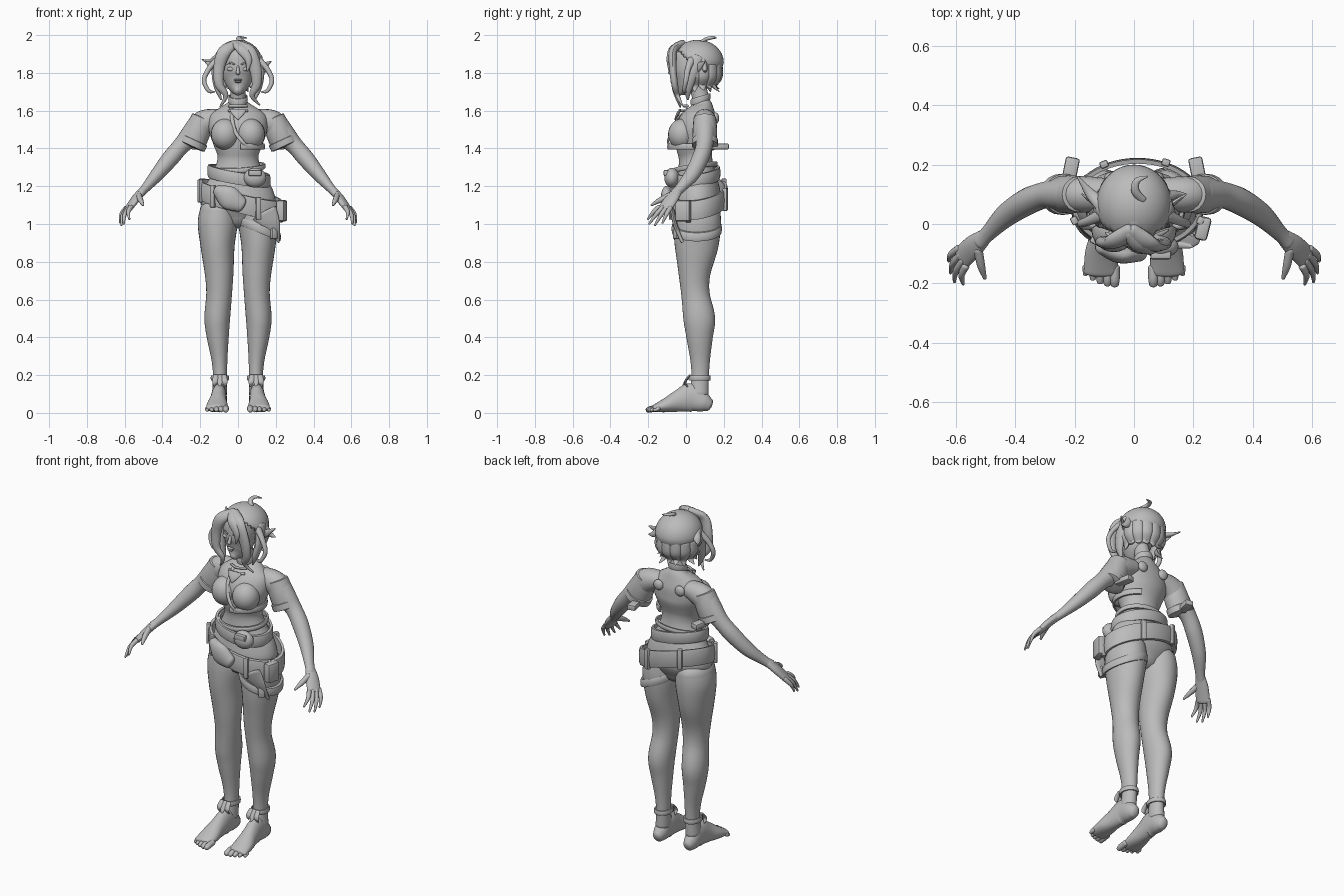
import bpy, bmesh, math
from mathutils import Vector

default_cube = bpy.data.objects.get("Cube")
if default_cube:
    bpy.data.objects.remove(default_cube, do_unlink=True)

grey = bpy.data.materials.new("plain_grey")
grey.use_nodes = True
colour = (0.5, 0.5, 0.5, 1)
grey.diffuse_color = colour
grey.node_tree.nodes["Principled BSDF"].inputs["Base Color"].default_value = colour
grey.node_tree.nodes["Principled BSDF"].inputs["Roughness"].default_value = 0.7

X, Y, Z = Vector((1, 0, 0)), Vector((0, 1, 0)), Vector((0, 0, 1))
SIDES = (("left", 1), ("right", -1))


def finish(name, bm, sharp=40):
    """Turn a bmesh into a shaded, coloured object."""
    bmesh.ops.recalc_face_normals(bm, faces=bm.faces)
    mesh = bpy.data.meshes.new(name)
    bm.to_mesh(mesh)
    bm.free()
    mesh.materials.append(grey)
    obj = bpy.data.objects.new(name, mesh)
    bpy.context.collection.objects.link(obj)
    bpy.ops.object.select_all(action="DESELECT")
    obj.select_set(True)
    bpy.context.view_layer.objects.active = obj
    bpy.ops.object.shade_smooth_by_angle(angle=math.radians(sharp))
    return obj


def smooth_path(points, steps):
    """Catmull-Rom interpolation of position, width and thickness."""
    result = []
    last = len(points) - 1
    for i in range(last):
        a, b, c, d = (points[max(0, min(last, i + k))] for k in (-1, 0, 1, 2))
        for s in range(steps):
            t = s / steps
            result.append([q + t / 2 * (r - p + t * (2 * p - 5 * q + 4 * r - e + t * (3 * (q - r) + e - p)))
                           for p, q, r, e in zip(a, b, c, d)])
    result.append(list(points[last]))
    return result


def loft(name, points, side=X, flip=1, segments=20, steps=5, cap=0.6):
    """Elliptical tube through (x, y, z, half width, half thickness) with domed ends."""
    path = smooth_path(points, steps)
    centres = [Vector(p[:3]) for p in path]
    sections = []
    for i, p in enumerate(path):
        tangent = (centres[min(i + 1, len(path) - 1)] - centres[max(i - 1, 0)]).normalized()
        across = (side - tangent * side.dot(tangent)).normalized()
        sections.append((centres[i], across, tangent.cross(across), tangent, abs(p[3]), abs(p[4])))

    def dome(section, sign):
        c, a, b, t, w, h = section
        return [(c + t * sign * cap * min(w, h) * math.sin(v), a, b, t, w * math.cos(v), h * math.cos(v))
                for v in (0.5, 1.0, 1.4)]
    sections = dome(sections[0], -1)[::-1] + sections + dome(sections[-1], 1)
    bm = bmesh.new()
    rings = []
    for c, a, b, t, w, h in sections:
        ring = []
        for k in range(segments):
            u = math.tau * k / segments
            v = c + a * w * math.cos(u) + b * h * math.sin(u)
            ring.append(bm.verts.new((v.x * flip, v.y, v.z)))
        rings.append(ring)
    for low, high in zip(rings, rings[1:]):
        for k in range(segments):
            n = (k + 1) % segments
            bm.faces.new((low[k], low[n], high[n], high[k]))
    bm.faces.new(rings[0])
    bm.faces.new(rings[-1])
    return finish(name, bm)


def band(name, centre, rx, ry, height, thick=0.014, slope=(0, 0), arc=(0, 360)):
    """Tilted belt with a softly bulged outer face."""
    bm = bmesh.new()
    count = 56
    closed = arc[1] - arc[0] == 360
    profile = ((0, -1), (0.8, -1), (1, -0.7), (1.1, 0), (1, 0.7), (0.8, 1), (0, 1))
    rings = []
    for i in range(count + (not closed)):
        u = math.radians(arc[0] + (arc[1] - arc[0]) * i / count)
        ring = []
        for out, up in profile:
            x, y = (rx + out * thick) * math.cos(u), (ry + out * thick) * math.sin(u)
            z = slope[0] * x + slope[1] * y + up * height / 2
            ring.append(bm.verts.new(Vector(centre) + Vector((x, y, z))))
        rings.append(ring)
    for i in range(count):
        a, b = rings[i], rings[(i + 1) % len(rings)]
        for k in range(len(profile)):
            n = (k + 1) % len(profile)
            bm.faces.new((a[k], a[n], b[n], b[k]))
    if not closed:
        bm.faces.new(rings[0])
        bm.faces.new(rings[-1])
    return finish(name, bm)


def ball(name, centre, size, flip=1):
    bm = bmesh.new()
    bmesh.ops.create_uvsphere(bm, u_segments=24, v_segments=14, radius=1)
    for v in bm.verts:
        v.co = Vector((flip * (centre[0] + v.co.x * size[0]), centre[1] + v.co.y * size[1], centre[2] + v.co.z * size[2]))
    return finish(name, bm)


def block(name, centre, size, turn=0, flip=1):
    """Bevelled box, turned about the vertical axis."""
    bm = bmesh.new()
    bmesh.ops.create_cube(bm, size=2)
    for v in bm.verts:
        v.co = Vector(a * b for a, b in zip(v.co, size))
    bmesh.ops.bevel(bm, geom=bm.edges[:], offset=min(size) * 0.5, segments=2, affect="EDGES", profile=0.5)
    for v in bm.verts:
        x, y = v.co.xy
        v.co = Vector((flip * (centre[0] + x * math.cos(turn) - y * math.sin(turn)),
                       centre[1] + x * math.sin(turn) + y * math.cos(turn), centre[2] + v.co.z))
    return finish(name, bm)


# Torso and head
loft("torso", [(0, .06, 1.03, .12, .09), (0, .06, 1.1, .195, .125), (0, .06, 1.18, .185, .12), (0, .055, 1.27, .135, .1),
               (0, .05, 1.35, .108, .088), (0, .045, 1.42, .13, .1), (0, .055, 1.5, .155, .11), (0, .075, 1.57, .15, .09),
               (0, .085, 1.62, .09, .06), (0, .08, 1.655, .045, .045), (0, .06, 1.74, .04, .045)], segments=40)
loft("head", [(0, -.04, 1.7, .022, .024), (0, -.015, 1.725, .052, .054), (0, .01, 1.77, .078, .085), (0, .025, 1.83, .09, .1),
              (0, .035, 1.89, .085, .1), (0, .04, 1.93, .06, .07)], segments=32)
loft("nose", [(0, -.07, 1.835, .006, .006), (0, -.084, 1.797, .011, .012)])
for name, z, width in (("upper_lip", 1.763, .022), ("lower_lip", 1.753, .017)):
    ball(name, (0, -.072, z), (width, .01, .006))

# Arms, legs and everything that is mirrored
for label, flip in SIDES:
    def named(part):
        return label + "_" + part
    ball(named("breast"), (.068, -.02, 1.475), (.075, .075, .082), flip)
    ball(named("eye"), (.038, -.061, 1.82), (.02, .009, .011), flip)
    loft(named("eyebrow"), [(.018, -.074, 1.845, .004, .004), (.04, -.067, 1.853, .005, .004), (.06, -.052, 1.847, .002, .002)], Z, flip, 8)
    loft(named("ear"), [(.08, .04, 1.81, .02, .012), (.125, .065, 1.83, .024, .01), (.175, .1, 1.86, .003, .003)], Z, flip, 12)
    ball(named("back_stud"), (.07, .158, 1.56), (.03, .018, .03), flip)
    loft(named("arm"), [(.1, .1, 1.56, .055, .05), (.18, .1, 1.535, .062, .068), (.24, .1, 1.475, .056, .062),
                        (.3, .097, 1.415, .045, .046), (.36, .075, 1.345, .045, .045), (.43, .03, 1.26, .04, .036),
                        (.49, -.03, 1.19, .028, .024), (.52, -.06, 1.16, .028, .022)], Y, flip)
    loft(named("sleeve"), [(.185, .1, 1.56, .06, .062), (.215, .1, 1.49, .065, .07), (.243, .1, 1.425, .062, .07)], Y, flip, cap=.1)
    loft(named("sleeve_cuff"), [(.233, .1, 1.445, .069, .077), (.247, .1, 1.415, .069, .077)], Y, flip, cap=.1)
    block(named("cuff_tab"), (.215, .175, 1.41), (.024, .05, .016), .2, flip)

    # Hand with fingers fanned between the index and little finger
    hand_side = Vector((.35, .93, 0))
    loft(named("palm"), [(.505, -.045, 1.175, .027, .021), (.54, -.075, 1.135, .038, .021), (.58, -.113, 1.08, .04, .016)], hand_side, flip)
    knuckle_a, knuckle_b = Vector((.567, -.142, 1.09)), Vector((.59, -.082, 1.085))
    tips = ((.575, -.203, 1.025), (.605, -.195, 1.0), (.618, -.165, .992), (.624, -.125, 1.005))
    for i, tip in enumerate(tips):
        root = knuckle_a.lerp(knuckle_b, i / 3)
        middle = root.lerp(Vector(tip), .5) + Vector((.01, 0, .006))
        loft(named("finger_%d" % (i + 1)), [(*root, .013, .014), (*middle, .011, .011), (*tip, .005, .005)], hand_side, flip, 10)
    loft(named("thumb"), [(.525, -.085, 1.15, .018, .016), (.515, -.14, 1.125, .014, .014), (.502, -.183, 1.1, .006, .006)], Z, flip, 10)

    # Leg, foot and toes
    loft(named("leg"), [(.105, .06, 1.08, .095, .12), (.108, .06, 1.0, .105, .125), (.108, .055, .88, .09, .115),
                        (.1, .045, .74, .076, .085), (.1, .05, .63, .068, .075), (.11, .07, .5, .068, .084),
                        (.107, .072, .4, .058, .07), (.098, .075, .28, .042, .052), (.095, .075, .19, .037, .046),
                        (.098, .07, .1, .04, .05)], X, flip, 32)
    loft(named("foot"), [(.1, .12, .042, .03, .036), (.1, .09, .056, .04, .053), (.1, .03, .08, .041, .077),
                         (.105, -.04, .062, .045, .058), (.11, -.1, .042, .055, .04), (.112, -.165, .024, .057, .021)], X, flip, 28)
    for i in range(5):
        x, reach, r = .065 + i * .0245, -.205 + i * i * .0022, .017 - i * .0016
        loft(named("toe_%d" % (i + 1)), [(x, -.145, .026, r, r), (x, reach + .02, .02, r, r), (x, reach, .014, r * .8, r * .75)], X, flip, 12)
    band(named("anklet"), (.096 * flip, .072, .185), .04, .05, .026, .008)
    for spread in (-.026, 0, .026):
        loft(named("anklet_point"), [(.096 + spread * .8, .02, .2, .014, .005), (.096 + spread, -.004, .165, .015, .006),
                                     (.096 + spread * 1.2, -.018 + abs(spread), .138, .003, .003)], X, flip, 8)

    # Curls beside the face
    loft(named("outer_curl"), [(.11, .03, 1.87, .022, .018), (.155, .01, 1.82, .016, .014), (.18, 0, 1.76, .013, .012),
                               (.155, -.01, 1.705, .01, .01), (.125, 0, 1.7, .004, .004)], Y, flip, 12)
    loft(named("side_lock"), [(.105, .06, 1.88, .04, .025), (.12, .03, 1.8, .035, .02), (.11, .01, 1.72, .024, .016),
                              (.09, .01, 1.66, .005, .005)], Y, flip, 14)

# Hair cap, cut away over the face
bm = bmesh.new()
bmesh.ops.create_uvsphere(bm, u_segments=40, v_segments=24, radius=1)
for v in bm.verts:
    taper = 1 + min(0, v.co.z) * .2
    v.co = Vector((v.co.x * .128 * taper, .063 + v.co.y * .137 * taper, 1.855 + v.co.z * .12))
hidden = [f for f in bm.faces if f.calc_center_median().z < 1.9 - 1.1 * (f.calc_center_median().y + .02)]
bmesh.ops.delete(bm, geom=hidden, context="FACES")
hair_cap = finish("hair_cap", bm)
shell = hair_cap.modifiers.new("thickness", "SOLIDIFY")
shell.thickness = .012

# Loose locks
locks = {
    "left_fringe": [(-.01, -.02, 1.955, .025, .02), (.05, -.067, 1.92, .038, .022), (.09, -.07, 1.83, .033, .02),
                    (.098, -.06, 1.74, .025, .018), (.075, -.045, 1.68, .014, .012), (.115, -.02, 1.63, .004, .004)],
    "right_fringe": [(-.01, -.02, 1.955, .025, .02), (-.07, -.06, 1.915, .035, .022), (-.1, -.06, 1.83, .03, .02),
                     (-.1, -.06, 1.74, .024, .018), (-.065, -.05, 1.68, .014, .012), (-.095, -.03, 1.62, .004, .004)],
    "middle_fringe": [(-.02, -.03, 1.955, .02, .016), (.02, -.075, 1.925, .03, .016), (.055, -.09, 1.87, .02, .013),
                      (.05, -.088, 1.81, .004, .004)],
    "crown_curl": [(.03, .08, 1.963, .014, .01), (.005, .11, 1.98, .014, .01), (.01, .145, 1.987, .011, .008),
                   (.045, .16, 1.985, .003, .003)],
    "right_flick": [(-.1, .06, 1.88, .03, .02), (-.145, .1, 1.86, .018, .013), (-.19, .16, 1.87, .003, .003)],
    "left_flick": [(.1, .09, 1.86, .03, .02), (.14, .1, 1.82, .018, .013), (.175, .1, 1.81, .003, .003)]}
for name, points in locks.items():
    loft(name, points, X, 1, 14)
for i in range(9):
    u = math.radians(-10 + i * 25)
    out = Vector((math.cos(u), math.sin(u), 0))
    path = [(*(Vector((0, .063, z)) + out * r), w, w * .5)
            for r, z, w in ((.115, 1.84, .032), (.115, 1.78, .032), (.092, 1.735, .022), (.105 + i % 2 * .02, 1.7 + i % 3 * .008, .003))]
    loft("nape_lock_%d" % i, path, Vector((-out.y, out.x, 0)), 1, 12)

# Jacket trim, collar and pendant
band("jacket_hem", (0, .035, 1.41), .13, .122, .032, .012, (0, 0), (-85, 60))
loft("jacket_edge", [(-.035, .005, 1.61, .01, .006), (-.03, -.05, 1.55, .01, .006), (-.015, -.075, 1.49, .01, .006),
                     (.02, -.095, 1.44, .01, .006), (.05, -.085, 1.405, .01, .006)], X, 1, 10)
band("collar", (0, .077, 1.66), .044, .045, .035, .007, (0, .3))
for i, z in enumerate((1.625, 1.6)):
    loft("chest_strap_%d" % i, [(-.05, .01 - i * .02, z, .007, .006), (0, -.012 - i * .02, z, .007, .006), (.05, .01 - i * .02, z, .007, .006)], Z, 1, 10)
loft("pendant", [(0, -.03, 1.605, .045, .007), (0, -.045, 1.58, .03, .008), (0, -.058, 1.552, .003, .004)], X, 1, 12)

# Belts, pouches and thigh strap
band("waist_belt", (.005, .05, 1.255), .15, .115, .065, .016, (-.16, .12))
band("waist_cord", (0, .05, 1.3), .133, .105, .025, .012, (.05, .15))
hip_centre, hip_slope = Vector((.012, .065, 1.13)), (-.25, .16)
band("hip_belt", hip_centre, .207, .138, .1, .018, hip_slope)
for i, degrees in enumerate((-130, -65, -20, 65, 120, 200)):
    u = math.radians(degrees)
    x, y = .226 * math.cos(u), .157 * math.sin(u)
    turn = math.atan2(y / .157 ** 2, x / .226 ** 2)
    block("belt_loop_%d" % i, hip_centre + Vector((x, y, hip_slope[0] * x + hip_slope[1] * y)), (.012, .014, .06), turn)
ball("round_pouch", (.09, -.075, 1.245), (.06, .04, .052))
block("round_pouch_flap", (.09, -.105, 1.27), (.035, .014, .016))
loft("front_pouch", [(-.11, -.075, 1.18, .03, .025), (-.05, -.1, 1.14, .062, .032), (.02, -.1, 1.1, .04, .026)], Z)
block("hip_box", (.232, -.015, 1.07), (.022, .04, .056), -.25)
band("thigh_strap", (.112, .057, .975), .1, .118, .045, .014, (-.4, 0))
loft("hip_cloth", [(.14, -.07, 1.06, .07, .012), (.18, -.055, .99, .045, .012), (.215, -.02, .905, .006, .008)], X)
block("thigh_buckle", (.19, -.05, .95), (.018, .014, .03), .6)
